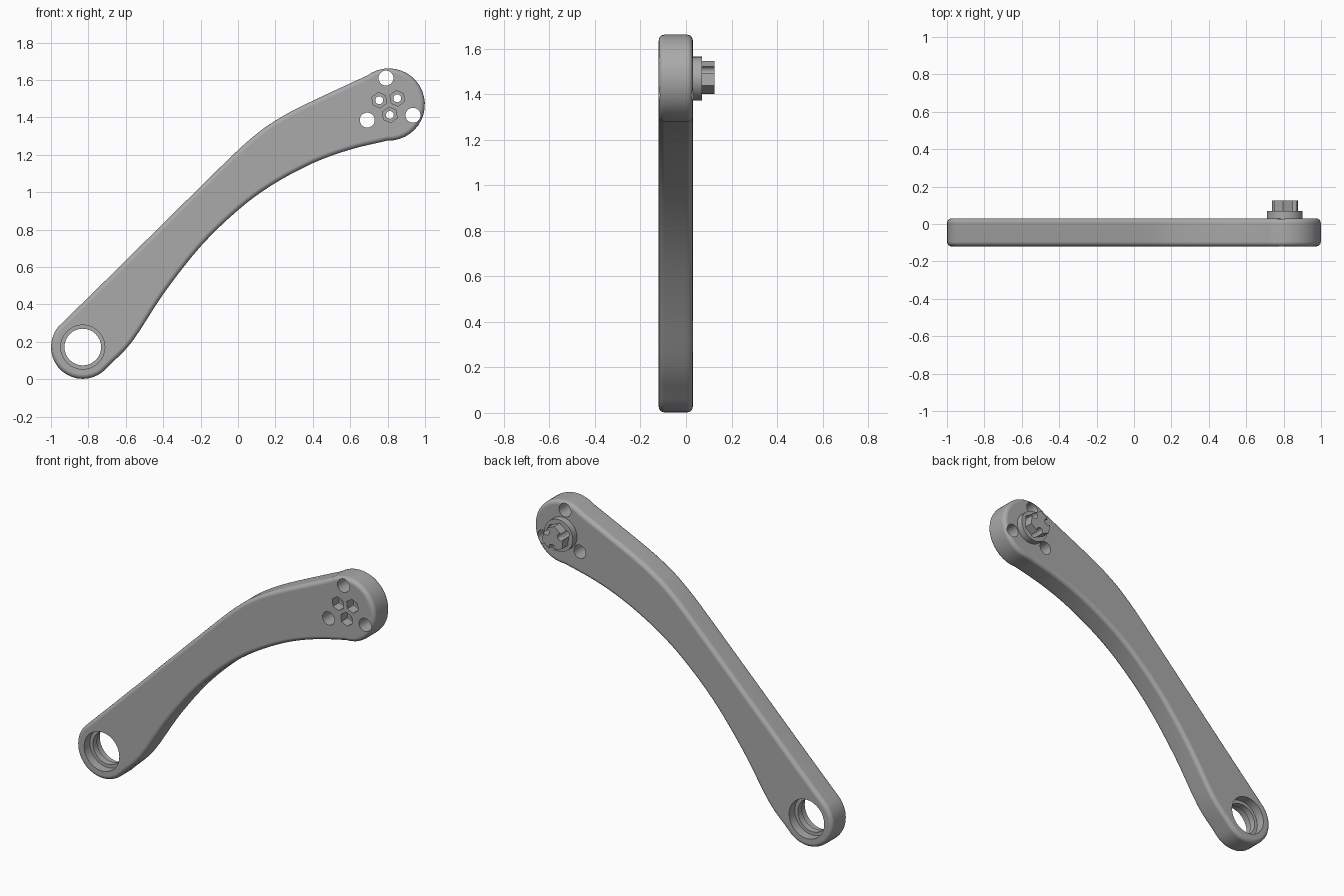
import bpy, bmesh, math
from mathutils import Vector, Matrix

if "Cube" in bpy.data.objects:
    bpy.data.objects.remove(bpy.data.objects["Cube"])

metal = bpy.data.materials.new("satin grey metal")
metal.diffuse_color = (0.40, 0.40, 0.40, 1)
metal.use_nodes = True
metal.node_tree.nodes["Principled BSDF"].inputs["Base Color"].default_value = metal.diffuse_color

LOW, HIGH = (-0.83, 0.172), (0.806, 1.469)   # eye and hub centres (x, z)
FRONT, BACK = -0.12, 0.03                    # arm faces in y


def arc(centre, radius, start, end, count):
    angles = [math.radians(start + (end - start) * i / (count - 1)) for i in range(count)]
    return [(centre[0] + radius * math.cos(a), centre[1] + radius * math.sin(a)) for a in angles]


def spline(points, steps=4):
    """Catmull-Rom points strictly between the first and last control points."""
    p = [Vector(q) for q in points]
    p = [2 * p[0] - p[1]] + p + [2 * p[-1] - p[-2]]
    out = []
    for a, b, c, d in zip(p, p[1:], p[2:], p[3:]):
        for i in range(steps):
            t = i / steps
            out.append(tuple(0.5 * (2 * b + (c - a) * t + (2 * a - 5 * b + 4 * c - d) * t * t
                                    + (3 * b - a - 3 * c + d) * t ** 3)))
    return out[1:]


def prism(name, outline, y0, y1):
    """Extrude an x-z outline from y0 to y1."""
    bm = bmesh.new()
    face = bm.faces.new([bm.verts.new((x, y0, z)) for x, z in outline])
    new = bmesh.ops.extrude_face_region(bm, geom=[face])["geom"]
    bmesh.ops.translate(bm, vec=(0, y1 - y0, 0), verts=[v for v in new if isinstance(v, bmesh.types.BMVert)])
    bmesh.ops.recalc_face_normals(bm, faces=bm.faces)
    mesh = bpy.data.meshes.new(name)
    bm.to_mesh(mesh)
    bm.free()
    mesh.materials.append(metal)
    obj = bpy.data.objects.new(name, mesh)
    bpy.context.collection.objects.link(obj)
    return obj


def disc(name, centre, radius, y0, y1, sides=32, turn=0):
    return prism(name, arc(centre, radius, turn, turn + 360, sides + 1)[:-1], y0, y1)


def around(radius, degrees):
    a = math.radians(degrees)
    return HIGH[0] + radius * math.cos(a), HIGH[1] + radius * math.sin(a)


def apply(obj):
    bpy.context.view_layer.objects.active = obj
    for mod in list(obj.modifiers):
        bpy.ops.object.modifier_apply(modifier=mod.name)


def cut(obj, cutters):
    for cutter in cutters:
        mod = obj.modifiers.new("cut", 'BOOLEAN')
        mod.operation, mod.solver, mod.object = 'DIFFERENCE', 'EXACT', cutter
    apply(obj)


def bevel(obj, width, segments):
    mod = obj.modifiers.new("bevel", 'BEVEL')
    mod.width, mod.segments = width, segments
    mod.limit_method, mod.angle_limit = 'ANGLE', math.radians(60)
    apply(obj)


# Curved arm with rounded rims
under = spline([(-0.70, 0.063), (-0.567, 0.2), (-0.396, 0.46), (-0.2, 0.71), (0, 0.904),
                (0.18, 1.037), (0.40, 1.155), (0.6, 1.228), (0.80, 1.276)])
over = spline([(0.69, 1.624), (0.33, 1.455), (0.18, 1.37), (0.1, 1.312), (0, 1.225),
               (-0.2, 1.03), (-0.935, 0.304)])
outline = arc(LOW, 0.17, 129, 320, 20) + under + arc(HIGH, 0.193, 268, 487, 24) + over
arm = prism("crank_arm", outline, FRONT, BACK)
bevel(arm, 0.025, 4)

# Stepped flange and drive pin on the back
flange = disc("hub_flange", HIGH, 0.096, BACK - 0.01, 0.07, 36)
pin = disc("drive_pin", HIGH, 0.077, 0.06, 0.125, 6, 36)

# Cutters: lipped bore, through holes, hexagonal nut pockets with bolt holes
bore = [disc("bore", LOW, 0.098, -0.2, 0.2, 32),
        disc("front_counterbore", LOW, 0.118, -0.2, -0.065, 32),
        disc("back_counterbore", LOW, 0.118, -0.025, 0.2, 32)]
holes = [disc("through_hole", around(0.142, a), 0.04, -0.2, 0.2, 24) for a in (96, 216, 336)]
bolts = [disc("bolt_hole", around(0.056, a), 0.021, -0.2, 0.2, 20) for a in (36, 156, 276)]
nuts = [disc("nut_pocket", around(0.056, a), 0.042, -0.2, -0.06, 6, a) for a in (36, 156, 276)]
cut(arm, bore + holes + bolts + nuts)
cut(flange, bolts)
cut(pin, bolts)
for cutter in bore + holes + bolts + nuts:
    bpy.data.objects.remove(cutter)

# Smooth shading with crisp machined edges
for part in (arm, flange, pin):
    part.data.shade_smooth()
    part.data.set_sharp_from_angle(angle=math.radians(35))
    normals = part.modifiers.new("normals", 'WEIGHTED_NORMAL')
    normals.keep_sharp = True
